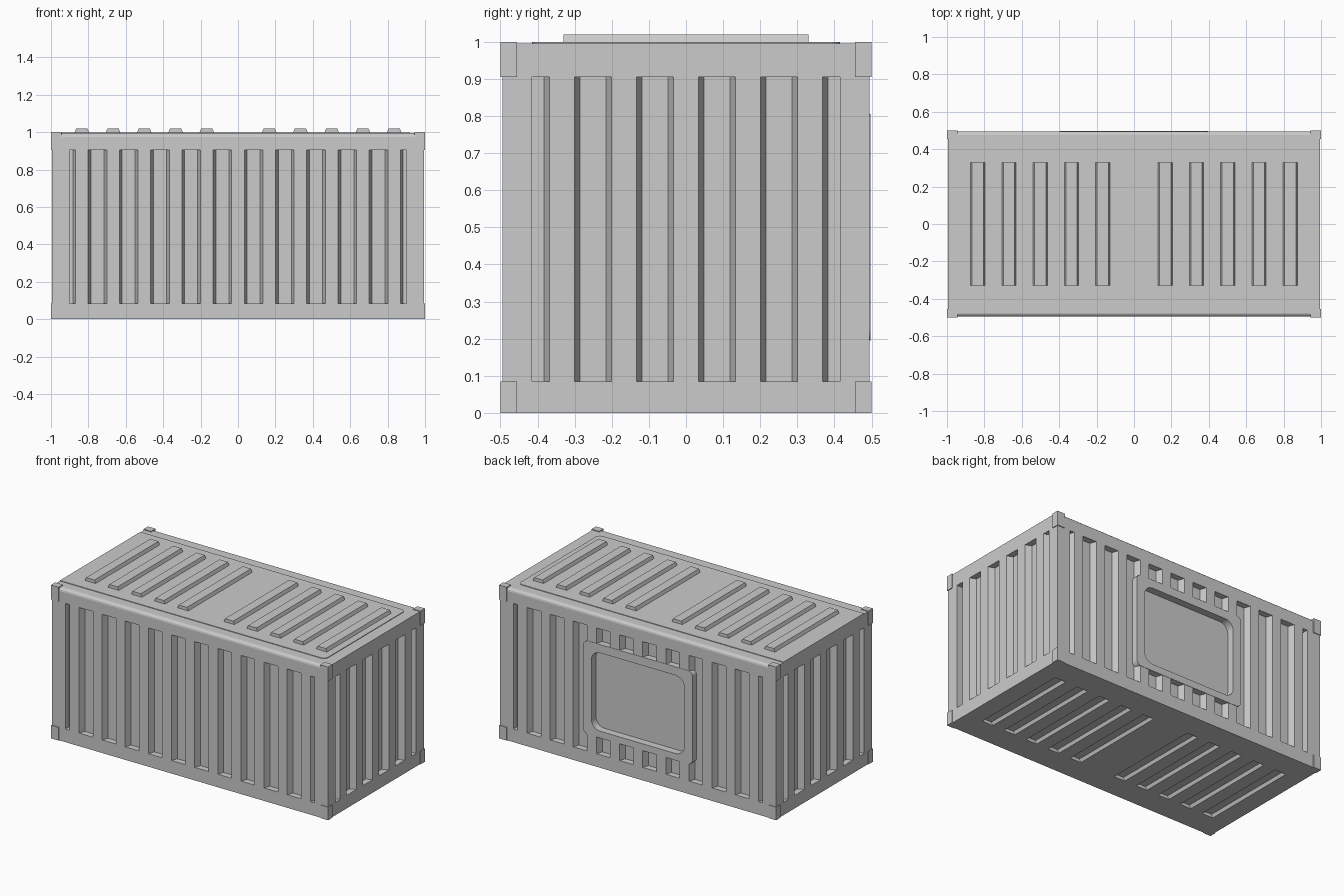
import bpy, bmesh
from math import pi, sin, cos
from mathutils import Matrix

cube = bpy.data.objects.get("Cube")
if cube:
    bpy.data.objects.remove(cube)

paint = bpy.data.materials.new("grey_paint")
GREY = (0.6, 0.6, 0.6, 1)
paint.use_nodes = True
paint.diffuse_color = GREY
paint.node_tree.nodes["Principled BSDF"].inputs["Base Color"].default_value = GREY

PITCH, DEPTH, SLOPE = 0.167, 0.04, 0.015
HX, HY, TOP = 0.995, 0.495, 0.995
LOW, HIGH = 0.085, 0.905
ALONG_Z = Matrix()
ALONG_X = Matrix(((0, 0, 1, 0), (1, 0, 0, 0), (0, 1, 0, 0), (0, 0, 0, 1)))
ALONG_Y = Matrix(((1, 0, 0, 0), (0, 0, 1, 0), (0, 1, 0, 0), (0, 0, 0, 1)))


def prism(bm, pts, a, b, m=ALONG_Z):
    """Extrude a 2D outline from a to b along the local z of matrix m."""
    rings = [[bm.verts.new(m @ Matrix.Translation((x, y, z)).translation) for x, y in pts]
             for z in (a, b)]
    for ring in rings:
        bm.faces.new(ring)
    for i in range(len(pts)):
        j = (i + 1) % len(pts)
        bm.faces.new((rings[0][i], rings[0][j], rings[1][j], rings[1][i]))


def rounded(x0, x1, y0, y1, radii, steps=6):
    """Rectangle outline with one radius per corner, from lower left, anticlockwise."""
    pts = []
    corners = ((x0, y0, 1, 1), (x1, y0, -1, 1), (x1, y1, -1, -1), (x0, y1, 1, -1))
    for k, ((x, y, sx, sy), r) in enumerate(zip(corners, radii)):
        if r == 0:
            pts.append((x, y))
            continue
        for s in range(steps + 1):
            a = pi + k * pi / 2 + s * pi / 2 / steps
            pts.append((x + sx * r + r * cos(a), y + sy * r + r * sin(a)))
    return pts


def finish(bm, name):
    bmesh.ops.recalc_face_normals(bm, faces=bm.faces)
    mesh = bpy.data.meshes.new(name)
    bm.to_mesh(mesh)
    bm.free()
    mesh.materials.append(paint)
    ob = bpy.data.objects.new(name, mesh)
    bpy.context.collection.objects.link(ob)
    return ob


def cut(ob, cutter):
    mod = ob.modifiers.new("cut", 'BOOLEAN')
    mod.operation, mod.solver, mod.object = 'DIFFERENCE', 'EXACT', cutter
    bpy.context.view_layer.objects.active = ob
    bpy.ops.object.modifier_apply(modifier=mod.name)
    bpy.data.objects.remove(cutter)


def single(name, *args):
    bm = bmesh.new()
    prism(bm, *args)
    return finish(bm, name)


# Body: long box with softened top rails
body = single("container_body", rounded(-HY, HY, 0, TOP, (0, 0, 0.02, 0.02), 3), -HX, HX, ALONG_X)

# Wall corrugation: trapezoid channels, cut short at the corner posts
bm = bmesh.new()
for turn in range(4):
    half, limit, count = ((HY, 0.9, 6), (HX, 0.415, 3))[turn % 2]
    m = Matrix.Rotation(turn * pi / 2, 4, 'Z')
    for i in range(-count, count):
        c = (i + 0.5) * PITCH
        l, r = max(c - 0.05, -limit), min(c + 0.05, limit)
        sl = SLOPE if l > -limit else 0
        sr = SLOPE if r < limit else 0
        y = -half
        prism(bm, [(l, y - 0.02), (l, y), (l + sl, y + DEPTH), (r - sr, y + DEPTH),
                   (r, y), (r, y - 0.02)], LOW, HIGH, m)
cut(body, finish(bm, "channel_cutter"))

# Roof ribs, repeated as grooves in the underside
ribs, grooves = bmesh.new(), bmesh.new()
for k in range(-5, 6):
    if k:
        x = k * PITCH
        prism(ribs, [(x - 0.04, TOP), (x + 0.04, TOP), (x + 0.03, 1.02), (x - 0.03, 1.02)],
              -0.33, 0.33, ALONG_Y)
        prism(grooves, [(x - 0.04, -0.01), (x - 0.04, 0), (x - 0.03, 0.02), (x + 0.03, 0.02),
                        (x + 0.04, 0), (x + 0.04, -0.01)], -0.33, 0.33, ALONG_Y)
finish(ribs, "roof_ribs")
cut(body, finish(grooves, "groove_cutter"))

# Roof panel, rounded at one end
single("roof_panel", rounded(-HX, 0.92, -0.415, 0.415, (0, 0.03, 0.03, 0)), TOP - 0.01, 0.999)

# Window in the back wall: recessed pane and raised surround
cut(body, single("pane_cutter", rounded(-0.345, 0.345, 0.23, 0.76, [0.06] * 4),
                 HY - 0.048, HY + 0.02, ALONG_Y))
frame = single("window_frame", rounded(-0.395, 0.395, 0.195, 0.805, [0.035] * 4),
               HY - 0.046, HY + 0.002, ALONG_Y)
cut(frame, single("opening_cutter", rounded(-0.335, 0.335, 0.24, 0.75, [0.06] * 4),
                  HY - 0.1, HY + 0.1, ALONG_Y))

# Corner fittings, slightly proud of the body
bm = bmesh.new()
for sx in (-1, 1):
    for sy in (-1, 1):
        for z0, z1 in ((0, LOW), (HIGH, 1)):
            xs, ys = sorted((sx, sx * 0.945)), sorted((sy * 0.5, sy * 0.455))
            prism(bm, rounded(*xs, *ys, [0] * 4), z0, z1)
finish(bm, "corner_fittings")
